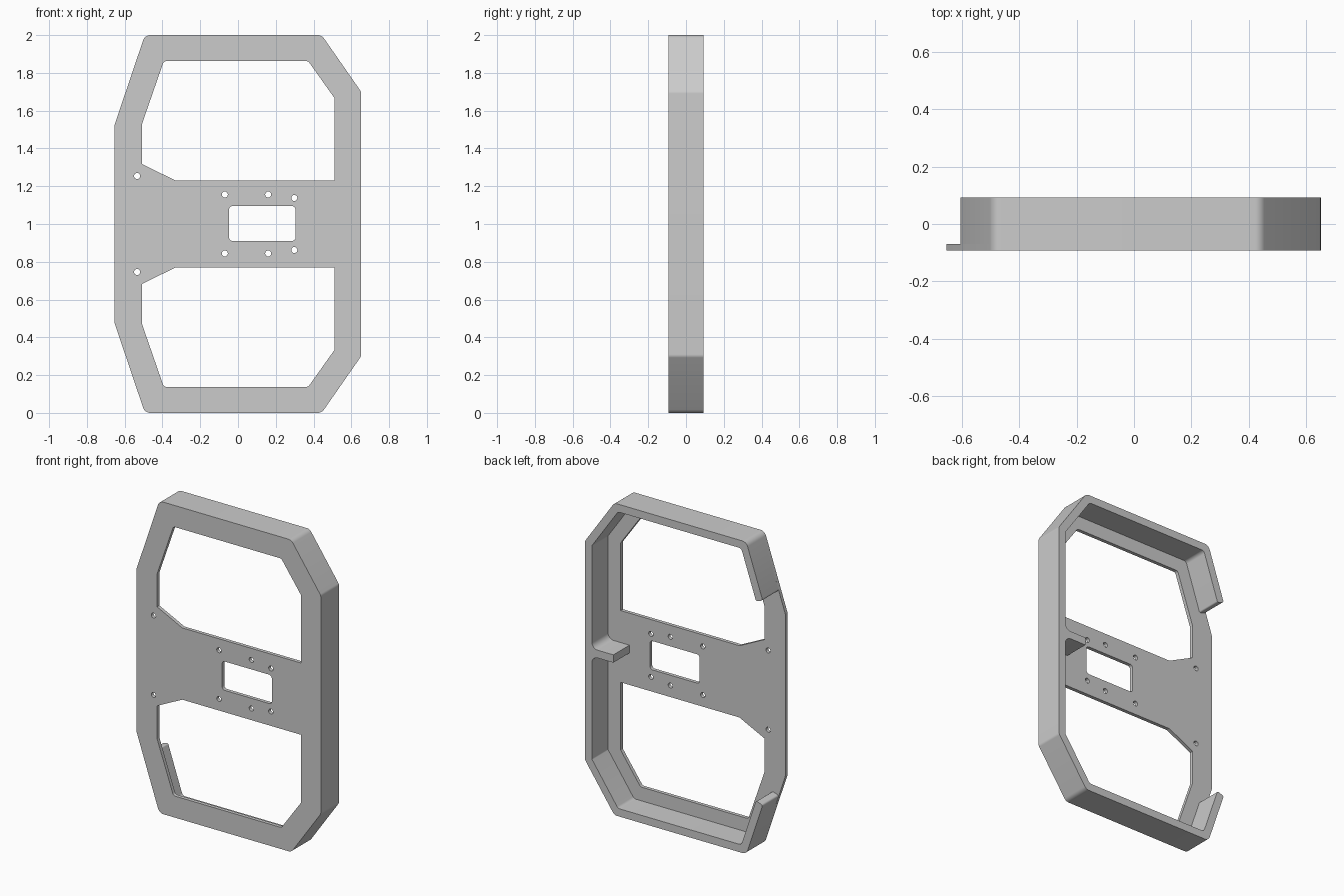
import bpy, bmesh, math
from mathutils import Vector, Matrix

if "Cube" in bpy.data.objects:
    bpy.data.objects.remove(bpy.data.objects["Cube"])

grey = bpy.data.materials.new("plain_grey")
grey.use_nodes = True
colour = (0.6, 0.6, 0.6, 1)
grey.diffuse_color = colour
grey.node_tree.nodes["Principled BSDF"].inputs["Base Color"].default_value = colour

FRONT, SEAM, BACK = -0.093, -0.07, 0.093   # depth limits of plate and rim
MID = 1.0                                  # height of the symmetry plane
WALL = 0.05


def flip(points):
    """Mirror points about the middle height, keeping radii, reversed in order."""
    return [(x, 2 * MID - z, r) for x, z, r in reversed(points)]


def rounded(corners, steps=6):
    """Turn (x, z, radius) corners into a loop with rounded corners."""
    loop = []
    for i, (x, z, r) in enumerate(corners):
        p = Vector((x, z))
        if r == 0:
            loop.append(p)
            continue
        a = (Vector(corners[i - 1][:2]) - p).normalized()
        b = (Vector(corners[(i + 1) % len(corners)][:2]) - p).normalized()
        half = a.angle(b) / 2
        centre = p + (a + b).normalized() * r / math.sin(half)
        reach = r / math.tan(half)
        start = p + a * reach - centre
        end = p + b * reach - centre
        for k in range(steps + 1):
            spoke = start.lerp(end, k / steps).normalized()
            loop.append(centre + spoke * r)
    return loop


def circle(x, z, r, sides=20):
    turn = math.tau / sides
    return [Vector((x + r * math.cos(k * turn), z + r * math.sin(k * turn)))
            for k in range(sides)]


def extrude_loops(name, loops, y0, y1):
    """Fill loops (inner ones become holes) and extrude them through the depth."""
    curve = bpy.data.curves.new(name + "_profile", "CURVE")
    curve.dimensions = "2D"
    curve.fill_mode = "BOTH"
    curve.extrude = (y1 - y0) / 2
    for loop in loops:
        spline = curve.splines.new("POLY")
        spline.points.add(len(loop) - 1)
        for point, p in zip(spline.points, loop):
            point.co = (p.x, p.y, 0, 1)
        spline.use_cyclic_u = True
    helper = bpy.data.objects.new(name + "_helper", curve)
    bpy.context.collection.objects.link(helper)
    graph = bpy.context.evaluated_depsgraph_get()
    mesh = bpy.data.meshes.new_from_object(helper.evaluated_get(graph))
    bpy.data.objects.remove(helper)

    bm = bmesh.new()
    bm.from_mesh(mesh)
    bmesh.ops.remove_doubles(bm, verts=bm.verts, dist=0.0002)
    bm.transform(Matrix.Translation((0, (y0 + y1) / 2, 0))
                 @ Matrix.Rotation(math.pi / 2, 4, "X"))
    bmesh.ops.recalc_face_normals(bm, faces=bm.faces)
    bm.to_mesh(mesh)
    bm.free()
    mesh.name = name
    mesh.materials.clear()
    mesh.materials.append(grey)
    obj = bpy.data.objects.new(name, mesh)
    bpy.context.collection.objects.link(obj)
    bpy.ops.object.select_all(action="DESELECT")
    obj.select_set(True)
    bpy.context.view_layer.objects.active = obj
    bpy.ops.object.shade_smooth_by_angle(angle=math.radians(25))


# Front plate: outline, two large windows, a small slot and screw holes
upper_outline = [(0.652, 1.7, 0.03), (0.443, 2, 0.04),
                 (-0.493, 2, 0.04), (-0.655, 1.52, 0.03)]
outline = upper_outline + flip(upper_outline)

window = [(0.512, 1.23, 0), (0.512, 1.665, 0.01), (0.372, 1.862, 0.02),
          (-0.393, 1.862, 0.02), (-0.508, 1.53, 0.01), (-0.508, 1.317, 0),
          (-0.33, 1.23, 0)]
slot = [(0.305, 0.91, 0.02), (0.305, 1.095, 0.02),
        (-0.048, 1.095, 0.02), (-0.048, 0.91, 0.02)]
loops = [rounded(c) for c in (outline, window, flip(window), slot)]
for x, offset in ((-0.534, 0.254), (-0.07, 0.156), (0.16, 0.156), (0.298, 0.138)):
    for side in (-1, 1):
        loops.append(circle(x, MID + side * offset, 0.016))
extrude_loops("front_plate", loops, FRONT, SEAM)


# Rim wall: open on one side, with a rib reaching inwards at mid height
def inset(path, distance):
    """Offset an open path to its left hand side, with mitred corners."""
    pts = [Vector(p[:2]) for p in path]
    result = []
    for i, p in enumerate(pts):
        normals = []
        for a, b in ((i - 1, i), (i, i + 1)):
            if a >= 0 and b < len(pts):
                d = (pts[b] - pts[a]).normalized()
                normals.append(Vector((-d.y, d.x)))
        n = sum(normals, Vector((0, 0))).normalized()
        q = p + n * distance / n.dot(normals[0])
        result.append((q.x, q.y, max(path[i][2] - 0.015, 0.01)))
    return result


upper_path = upper_outline[:3] + [(-0.609, 1.656, 0.012)]
outer = flip(upper_path) + upper_path
inner = inset(outer, WALL)
half = len(inner) // 2
root = inner[half][0]
rib = [(root, 0.975, 0.04), (0.45, 0.975, 0),
       (0.45, 1.025, 0), (root, 1.025, 0.04)]
inner = inner[:half] + rib + inner[half:]
extrude_loops("rim_wall", [rounded(outer + inner[::-1])], SEAM, BACK)
